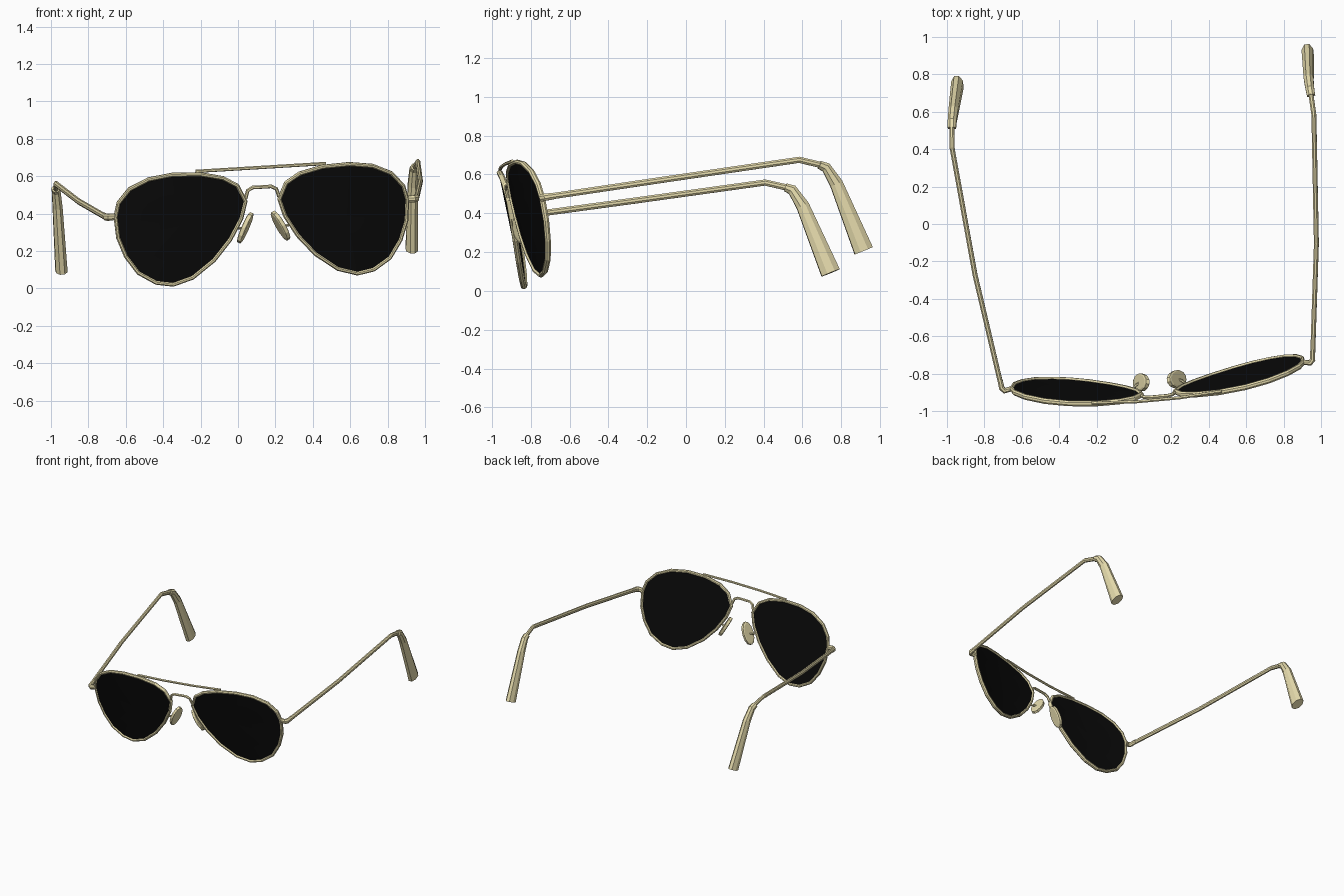
import bpy, bmesh, math
from mathutils import Vector, Matrix

if "Cube" in bpy.data.objects:
    bpy.data.objects.remove(bpy.data.objects["Cube"])

# Glasses are built symmetric about local x = 0, then posed slightly turned and tilted
U = Vector((0.994, 0.0904, 0.0602)).normalized()
W = U.cross(Vector((-0.0962, 0.985, 0.1434))).normalized()
V = W.cross(U)
POSE = Matrix.Translation((0.125, -0.815, 0.43)) @ Matrix((U, V, W)).transposed().to_4x4()

def material(name, color):
    m = bpy.data.materials.new(name)
    m.diffuse_color = color
    m.use_nodes = True
    m.node_tree.nodes["Principled BSDF"].inputs["Base Color"].default_value = m.diffuse_color
    return m

GOLD = material("gold_metal", (0.80, 0.72, 0.42, 1))
BLACK = material("dark_glass", (0.003, 0.003, 0.003, 1))

def finish(name, bm, mat, mirror):
    bmesh.ops.recalc_face_normals(bm, faces=bm.faces)
    me = bpy.data.meshes.new(name)
    bm.to_mesh(me)
    bm.free()
    me.materials.append(mat)
    ob = bpy.data.objects.new(name, me)
    bpy.context.collection.objects.link(ob)
    ob.matrix_world = POSE
    if mirror:
        mod = ob.modifiers.new("mirror", 'MIRROR')
        mod.use_mirror_merge = False
    return ob

def tube(name, pts, radii, ref, sides=8, closed=False, mirror=True):
    """Sweep an elliptical section; radii = (along ref, across) per point."""
    bm = bmesh.new()
    pts = [Vector(p) for p in pts]
    n = len(pts)
    if isinstance(radii, tuple):
        radii = [radii] * n
    rings = []
    for i, p in enumerate(pts):
        prev = pts[i - 1] if closed or i else p
        nxt = pts[(i + 1) % n] if closed or i < n - 1 else p
        t = Vector()
        for d in (p - prev, nxt - p):
            if d.length:
                t += d.normalized()
        t.normalize()
        r = Vector(ref)
        s1 = (r - t * r.dot(t)).normalized()
        s2 = t.cross(s1)
        ring = []
        for k in range(sides):
            ang = 2 * math.pi * (k + 0.5) / sides
            ring.append(bm.verts.new(p + s1 * radii[i][0] * math.cos(ang)
                                     + s2 * radii[i][1] * math.sin(ang)))
        rings.append(ring)
    for i in range(n if closed else n - 1):
        a, b = rings[i], rings[(i + 1) % n]
        for k in range(sides):
            j = (k + 1) % sides
            bm.faces.new((a[k], a[j], b[j], b[k]))
    if not closed:
        bm.faces.new(rings[0])
        bm.faces.new(rings[-1])
    return finish(name, bm, GOLD, mirror)

# Teardrop outline of one lens (local x, z) and its wrapped surface
OUTLINE = [(.079, .058), (.12, .147), (.198, .195), (.325, .224), (.477, .228), (.607, .207),
           (.713, .155), (.776, .079), (.795, .001), (.785, -.118), (.747, -.224), (.683, -.318),
           (.588, -.376), (.496, -.39), (.388, -.355), (.267, -.263), (.173, -.152), (.107, -.038)]
CX, CZ = 0.45, -0.06

def on_lens(x, z, s):
    x, z = CX + (x - CX) * s, CZ + (z - CZ) * s
    return Vector((x, 0.1195 * x - 0.058 * z - 0.114 + 0.2 * (x - 0.44) ** 2, z))

# Rims
tube("rim", [on_lens(x, z, 0.968) for x, z in OUTLINE], (0.016, 0.0115), (0, 1, 0), 8, True)

# Lenses: concentric rings over the curved surface
bm = bmesh.new()
rings = [[bm.verts.new(on_lens(x, z, s)) for x, z in OUTLINE] for s in (0.965, 0.6, 0.3)]
for a, b in zip(rings, rings[1:]):
    for k in range(len(a)):
        j = (k + 1) % len(a)
        bm.faces.new((a[k], a[j], b[j], b[k]))
mid = bm.verts.new(on_lens(CX, CZ, 0))
for k in range(len(OUTLINE)):
    bm.faces.new((rings[-1][k], rings[-1][(k + 1) % len(OUTLINE)], mid))
lens = finish("lens", bm, BLACK, True)
sol = lens.modifiers.new("thickness", 'SOLIDIFY')
sol.thickness, sol.offset = 0.01, 0

# Brow bar and bridge
tube("brow_bar", [(-.35, -.078, .231), (-.12, -.092, .233), (.12, -.092, .233), (.35, -.078, .231)],
     (0.009, 0.009), (0, 1, 0), 6, mirror=False)
half = [(.09, -.083, .07), (.077, -.088, .112), (.05, -.09, .127)]
tube("bridge", [(-x, y, z) for x, y, z in half] + half[::-1], (0.01, 0.01), (0, 1, 0), 6, mirror=False)

# Nose pads: thin elongated plates leaning outward, on short wires
bm = bmesh.new()
bmesh.ops.create_cone(bm, cap_ends=True, segments=12, radius1=1, radius2=1, depth=1)
bmesh.ops.bevel(bm, geom=[e for e in bm.edges if abs(e.verts[0].co.z - e.verts[1].co.z) < 0.1],
                offset=0.15, segments=1, affect='EDGES')
pose = (Matrix.Translation((.095, -.038, -.096)) @ Matrix.Rotation(math.radians(-26), 4, 'Y')
        @ Matrix.Rotation(math.radians(18), 4, 'Z') @ Matrix.Rotation(math.radians(90), 4, 'Y')
        @ Matrix.Diagonal((.088, .047, .028, 1)))
bmesh.ops.transform(bm, matrix=pose, verts=bm.verts)
finish("nose_pad", bm, GOLD, True)
tube("pad_wire", [(.145, -.07, -.09), (.125, -.05, -.095), (.1, -.038, -.096)], (0.007, 0.007), (0, 0, 1), 6)

# Hinge end pieces
tube("hinge", [(.785, .005, 0), (.822, -.002, 0), (.836, .014, 0), (.84, .06, 0)],
     [(.018, .014), (.02, .016), (.02, .016), (.018, .014)], (0, 0, 1), 8)

# Temple arms
tube("temple_arm", [(.838, .03, 0), (.918, .636, -.002), (.973, 1.33, -.004), (.964, 1.46, -.055)],
     (0.014, 0.017), (1, 0, 0), 8)

# Ear tips, flaring towards the end
tube("ear_tip", [(.966, 1.43, -.044), (.962, 1.462, -.062), (.955, 1.503, -.152), (.942, 1.593, -.515)],
     [(.024, .022), (.025, .028), (.028, .036), (.034, .054)], (1, 0, 0), 8)
